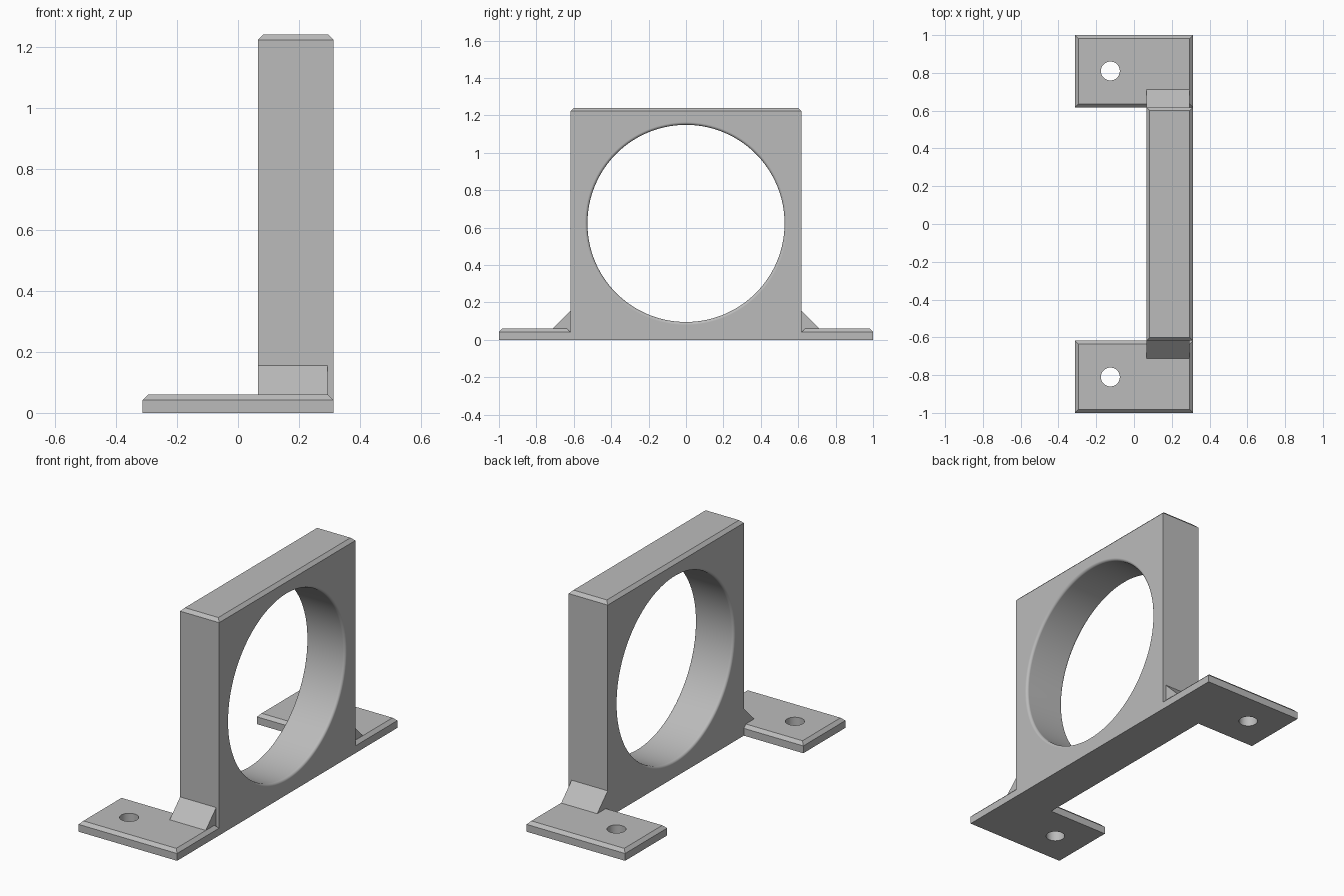
import bpy, bmesh, math

if "Cube" in bpy.data.objects:
    bpy.data.objects.remove(bpy.data.objects["Cube"], do_unlink=True)

# Single plain material
grey = bpy.data.materials.new("light_grey")
grey.use_nodes = True
COLOUR = (0.5, 0.5, 0.5, 1)
grey.diffuse_color = COLOUR
grey.node_tree.nodes["Principled BSDF"].inputs["Base Color"].default_value = COLOUR

CHAMFER = 0.018
WALL_X = (0.065, 0.313)      # thickness range of the upright plate
HALF_W = 0.618               # half width of the upright plate
FOOT_H = 0.06


def finish(bm, name):
    bmesh.ops.recalc_face_normals(bm, faces=bm.faces)
    mesh = bpy.data.meshes.new(name)
    bm.to_mesh(mesh)
    bm.free()
    obj = bpy.data.objects.new(name, mesh)
    bpy.context.collection.objects.link(obj)
    mesh.materials.append(grey)
    return obj


def chamfered_block(name, xs, ys, height):
    """Box standing on z = 0 with its four top edges chamfered."""
    bm = bmesh.new()
    bmesh.ops.create_cube(bm, size=1)
    for v in bm.verts:
        v.co.x = xs[v.co.x > 0]
        v.co.y = ys[v.co.y > 0]
        v.co.z = height if v.co.z > 0 else 0
    top = [e for e in bm.edges if all(v.co.z > 0 for v in e.verts)]
    bmesh.ops.bevel(bm, geom=top, offset=CHAMFER, segments=1, affect='EDGES')
    return finish(bm, name)


def lathe(name, profile, axis, centre, steps):
    """Closed solid turned from (distance along axis, radius) pairs."""
    bm = bmesh.new()
    rings = []
    for d, r in profile:
        ring = []
        for i in range(steps):
            a = math.tau * i / steps
            u, w = r * math.cos(a), r * math.sin(a)
            p = (d, centre[1] + u, centre[2] + w) if axis == 'X' else (
                centre[0] + u, centre[1] + w, d)
            ring.append(bm.verts.new(p))
        rings.append(ring)
    for a, b in zip(rings, rings[1:]):
        for i in range(steps):
            j = (i + 1) % steps
            bm.faces.new((a[i], a[j], b[j], b[i]))
    bm.faces.new(rings[0])
    bm.faces.new(rings[-1])
    return finish(bm, name)


def cut(obj, cutter):
    """Subtract the cutter, then shade the bore smooth."""
    mod = obj.modifiers.new("bore", 'BOOLEAN')
    mod.operation = 'DIFFERENCE'
    mod.solver = 'EXACT'
    mod.object = cutter
    bpy.ops.object.select_all(action='DESELECT')
    bpy.context.view_layer.objects.active = obj
    obj.select_set(True)
    bpy.ops.object.modifier_apply(modifier=mod.name)
    bpy.data.objects.remove(cutter, do_unlink=True)
    bpy.ops.object.shade_smooth_by_angle(angle=math.radians(30))
    obj.modifiers.new("flat_sides", 'WEIGHTED_NORMAL').keep_sharp = True


# Upright plate with a large bore rounded at both rims
plate = chamfered_block("upright_plate", WALL_X, (-HALF_W, HALF_W), 1.24)
BORE, FILLET, ARC = 0.527, 0.015, 6
rim = []
for i in range(ARC + 1):
    a = math.pi / 2 * i / ARC
    rim.append((FILLET * (1 - math.cos(a)), BORE + FILLET * (1 - math.sin(a))))
profile = [(WALL_X[0] - 0.05, BORE + FILLET)]
profile += [(WALL_X[0] + d, r) for d, r in rim]
profile += [(WALL_X[1] - d, r) for d, r in reversed(rim)]
profile += [(WALL_X[1] + 0.05, BORE + FILLET)]
cut(plate, lathe("bore_cutter", profile, 'X', (0, 0, 0.622), 128))

# Mounting feet with screw holes, and a gusset on each foot
for side, label in ((-1, "front"), (1, "back")):
    ys = sorted((side * HALF_W, side * 1.0))
    foot = chamfered_block(label + "_foot", (-0.313, 0.313), ys, FOOT_H)
    hole = [(-0.1, 0.05), (0.2, 0.05)]
    cut(foot, lathe("screw_hole_cutter", hole, 'Z', (-0.125, side * 0.81, 0), 48))

    bm = bmesh.new()
    section = [(HALF_W, FOOT_H - CHAMFER), (HALF_W, 0.155),
               (0.713, FOOT_H), (0.713, FOOT_H - CHAMFER)]
    ends = [[bm.verts.new((x, side * y, z)) for y, z in section]
            for x in (WALL_X[0], 0.294)]
    for end in ends:
        bm.faces.new(end)
    for i in range(len(section)):
        j = (i + 1) % len(section)
        bm.faces.new((ends[0][i], ends[0][j], ends[1][j], ends[1][i]))
    finish(bm, label + "_gusset")
